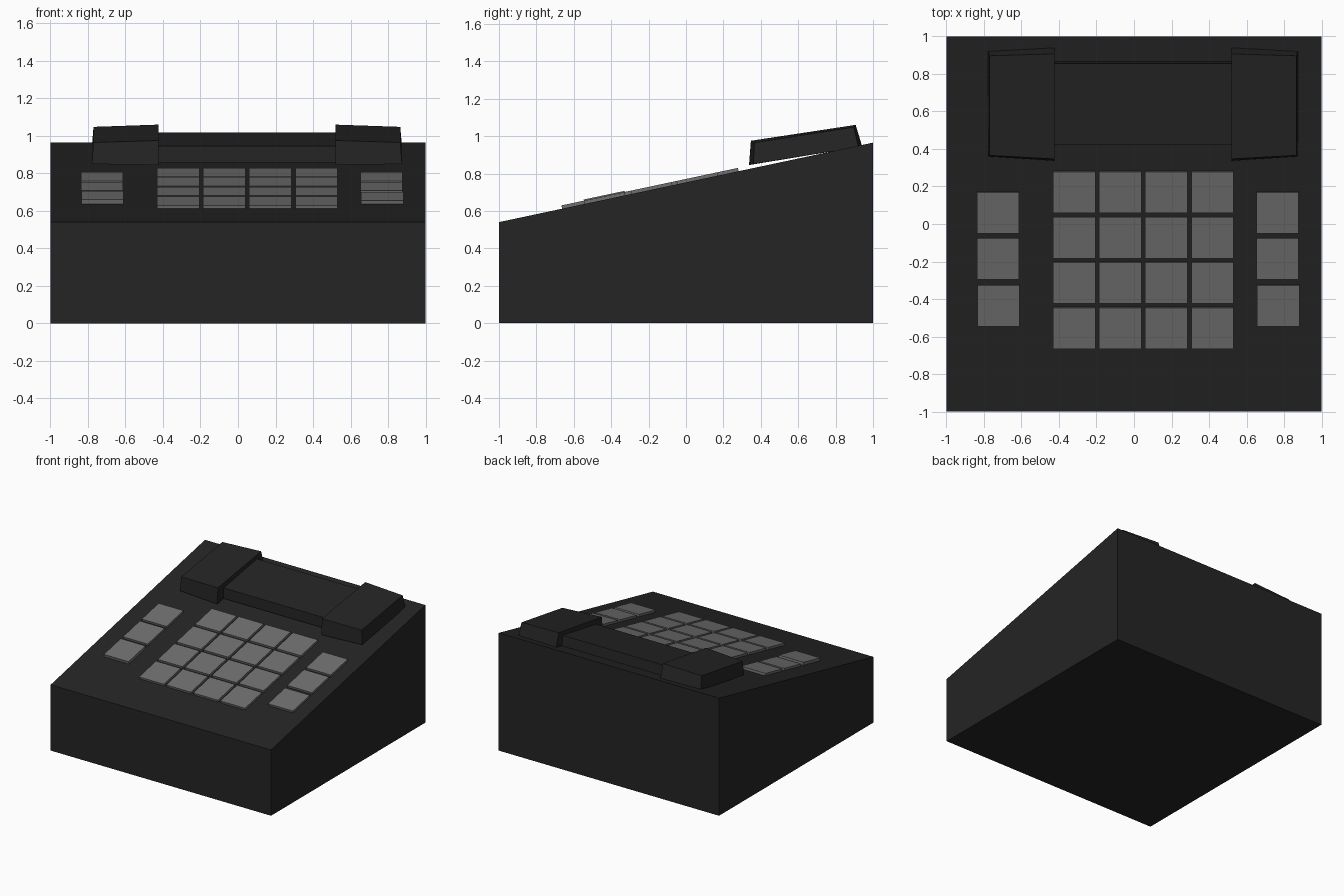
import bpy, bmesh, math
from mathutils import Matrix, Vector

if "Cube" in bpy.data.objects:
    bpy.data.objects.remove(bpy.data.objects["Cube"])


def material(name, v):
    m = bpy.data.materials.new(name)
    m.diffuse_color = (v, v, v, 1)
    m.use_nodes = True
    m.node_tree.nodes["Principled BSDF"].inputs["Base Color"].default_value = m.diffuse_color
    return m


BLACK = material("black plastic", 0.018)
GREY = material("grey key", 0.157)


def finish(name, bm, mat):
    bmesh.ops.recalc_face_normals(bm, faces=bm.faces)
    me = bpy.data.meshes.new(name)
    bm.to_mesh(me)
    bm.free()
    me.materials.append(mat)
    ob = bpy.data.objects.new(name, me)
    bpy.context.collection.objects.link(ob)
    return ob


def loft(name, x0, prof0, x1, prof1, mat):
    """Solid between two (y, z) profiles standing at x0 and x1."""
    bm = bmesh.new()
    a = [bm.verts.new((x0, y, z)) for y, z in prof0]
    b = [bm.verts.new((x1, y, z)) for y, z in prof1]
    n = len(a)
    bm.faces.new(a)
    bm.faces.new(b)
    for i in range(n):
        j = (i + 1) % n
        bm.faces.new((a[i], a[j], b[j], b[i]))
    return finish(name, bm, mat)


# Wedge-shaped body
FRONT_Z, BACK_Z = 0.54, 0.965
SLOPE = (BACK_Z - FRONT_Z) / 2
ANGLE = math.atan(SLOPE)
wedge = [(-1, 0), (1, 0), (1, BACK_Z), (-1, FRONT_Z)]
loft("body", -1, wedge, 1, wedge, BLACK)


def key(name, x, y, w=0.225, d=0.219, lift=0.0):
    """Flat key lying on the sloped top."""
    top, bottom = 0.018, -0.008
    bm = bmesh.new()
    bmesh.ops.create_cube(bm, size=1)
    size = Vector((w, d / math.cos(ANGLE), top - bottom))
    z = FRONT_Z + (y + 1) * SLOPE + lift
    bmesh.ops.transform(bm, verts=bm.verts, matrix=(
        Matrix.Translation((x, y, z)) @ Matrix.Rotation(ANGLE, 4, 'X')
        @ Matrix.Translation((0, 0, (top + bottom) / 2))
        @ Matrix.Diagonal(size).to_4x4()))
    finish(name, bm, GREY)


# Main keypad, four by four
for r in range(4):
    for c in range(4):
        key(f"main_key_{r}_{c}", -0.319 + c * 0.2457, 0.172 - r * 0.2417)

# Side key columns, the lowest pair set slightly askew
for side, x in (("left", -0.725), ("right", 0.766)):
    for r, y in enumerate((0.062, -0.182, -0.434)):
        low = r == 2
        key(f"{side}_key_{r}", x + (0.003 if low else 0), y,
            lift=0.006 if low and side == "left" else 0)

# Handset: tapered ends and a lower grip between them
CX = 0.0475
inner = [(0.337, 0.845), (0.347, 0.975), (0.907, 1.06), (0.942, 0.945)]
outer = [(0.360, 0.850), (0.366, 0.965), (0.897, 1.048), (0.922, 0.942)]
for side, s in (("left", -1), ("right", 1)):
    ob = loft(f"handset_{side}_end", CX + s * 0.4725, inner,
              CX + s * 0.827, outer, BLACK)
    # draw the upper outer edge inwards a little
    for v in ob.data.vertices:
        if abs(v.co.x - CX) > 0.6 and v.co.z > 0.96:
            v.co.x -= s * 0.009
grip = [(0.420, 0.859), (0.422, 0.945), (0.855, 1.018), (0.866, 0.932)]
loft("handset_grip", CX - 0.4725, grip, CX + 0.4725, grip, BLACK)
